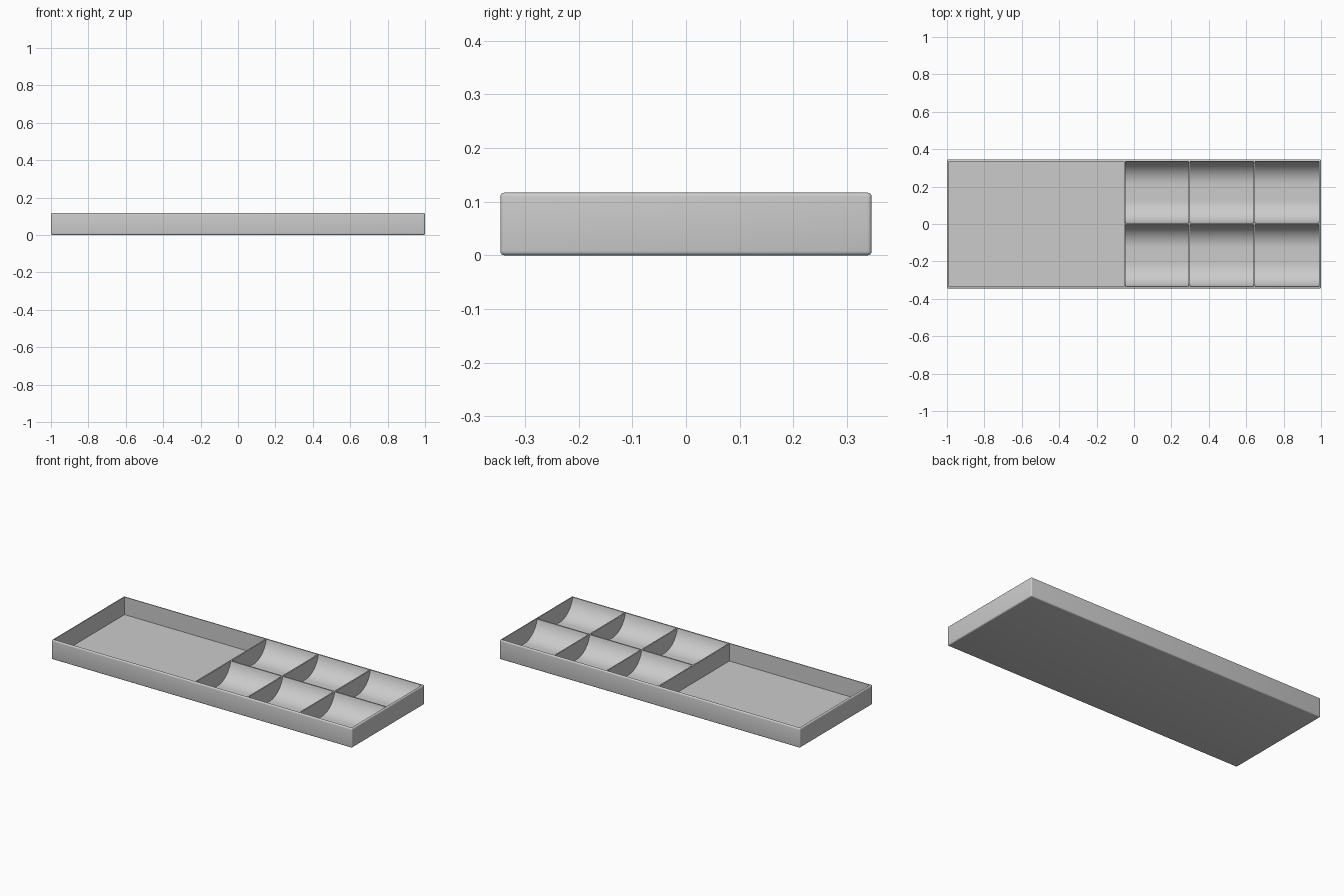
import bpy, bmesh, math
from mathutils import Vector

if "Cube" in bpy.data.objects:
    bpy.data.objects.remove(bpy.data.objects["Cube"])

LENGTH, WIDTH, HEIGHT = 2.0, 0.692, 0.117
ROUND, LIP, FLOOR = 0.008, 0.004, 0.011
DIVIDER = 0.008                      # divider thickness
TOP = HEIGHT - 0.003                 # divider top
INNER_X = LENGTH / 2 - ROUND - LIP
INNER_Y = WIDTH / 2 - ROUND - LIP
START_X, PITCH = -0.05, 0.346        # first divider and cell spacing

GREY = (0.6, 0.6, 0.6, 1)
plastic = bpy.data.materials.new("grey plastic")
plastic.use_nodes = True
plastic.diffuse_color = GREY
plastic.node_tree.nodes["Principled BSDF"].inputs["Base Color"].default_value = GREY


def finish(bm, name, smooth=False):
    bmesh.ops.recalc_face_normals(bm, faces=bm.faces)
    mesh = bpy.data.meshes.new(name)
    bm.to_mesh(mesh)
    bm.free()
    mesh.materials.append(plastic)
    obj = bpy.data.objects.new(name, mesh)
    bpy.context.collection.objects.link(obj)
    if smooth:
        bpy.ops.object.select_all(action="DESELECT")
        obj.select_set(True)
        bpy.context.view_layer.objects.active = obj
        bpy.ops.object.shade_smooth_by_angle(angle=math.radians(35))
    return obj


def box(bm, size, centre):
    verts = bmesh.ops.create_cube(bm, size=1)["verts"]
    bmesh.ops.scale(bm, vec=size, verts=verts)
    bmesh.ops.translate(bm, vec=centre, verts=verts)


# Tray: rounded block with its top face inset and sunk to the floor
bm = bmesh.new()
box(bm, (LENGTH, WIDTH, HEIGHT), (0, 0, HEIGHT / 2))
bmesh.ops.bevel(bm, geom=bm.edges[:], offset=ROUND, segments=4,
                profile=0.5, affect="EDGES")
bm.normal_update()
top_face = max(bm.faces, key=lambda f: f.calc_center_median().z)
bmesh.ops.inset_region(bm, faces=[top_face], thickness=LIP)
sunk = bmesh.ops.extrude_discrete_faces(bm, faces=[top_face])["faces"][0]
bmesh.ops.translate(bm, vec=(0, 0, FLOOR - HEIGHT), verts=sunk.verts[:])
finish(bm, "tray", True)

# Cross dividers and the long middle divider
for i in range(3):
    bm = bmesh.new()
    box(bm, (DIVIDER, INNER_Y * 2 + 0.004, TOP - 0.005),
        (START_X + i * PITCH, 0, (TOP + 0.005) / 2))
    finish(bm, f"cross_divider_{i + 1}")
bm = bmesh.new()
box(bm, (INNER_X - START_X, DIVIDER, TOP - 0.005),
    ((INNER_X + START_X) / 2, 0, (TOP + 0.005) / 2))
finish(bm, "middle_divider")


def scoop_profile(y0, y1, radius, steps=16):
    """Flat trough with rounded sides rising to the rim."""
    low = FLOOR + 0.001
    sweep = math.acos(1 - (TOP - 0.002 - low) / radius)
    reach = radius * math.sin(sweep)
    arc = [(reach - radius * math.sin(a), low + radius * (1 - math.cos(a)))
           for a in (sweep * (1 - i / steps) for i in range(steps + 1))]
    curve = [(y0 + d, z) for d, z in arc] + [(y1 - d, z) for d, z in reversed(arc)]
    return curve + [(y1, 0.006), (y0, 0.006)]


# Curved cell bottoms, one per cell in two rows
for row, y0 in (("front", -INNER_Y), ("back", DIVIDER / 2)):
    y1 = y0 + INNER_Y - DIVIDER / 2
    for i in range(3):
        x0 = START_X + i * PITCH
        x1 = min(x0 + PITCH, INNER_X)
        bm = bmesh.new()
        face = bm.faces.new([bm.verts.new((x0, y, z))
                             for y, z in scoop_profile(y0, y1, 0.125)])
        new = bmesh.ops.extrude_face_region(bm, geom=[face])["geom"]
        bmesh.ops.translate(bm, vec=Vector((x1 - x0, 0, 0)),
                            verts=[v for v in new if isinstance(v, bmesh.types.BMVert)])
        finish(bm, f"{row}_scoop_{i + 1}", True)
